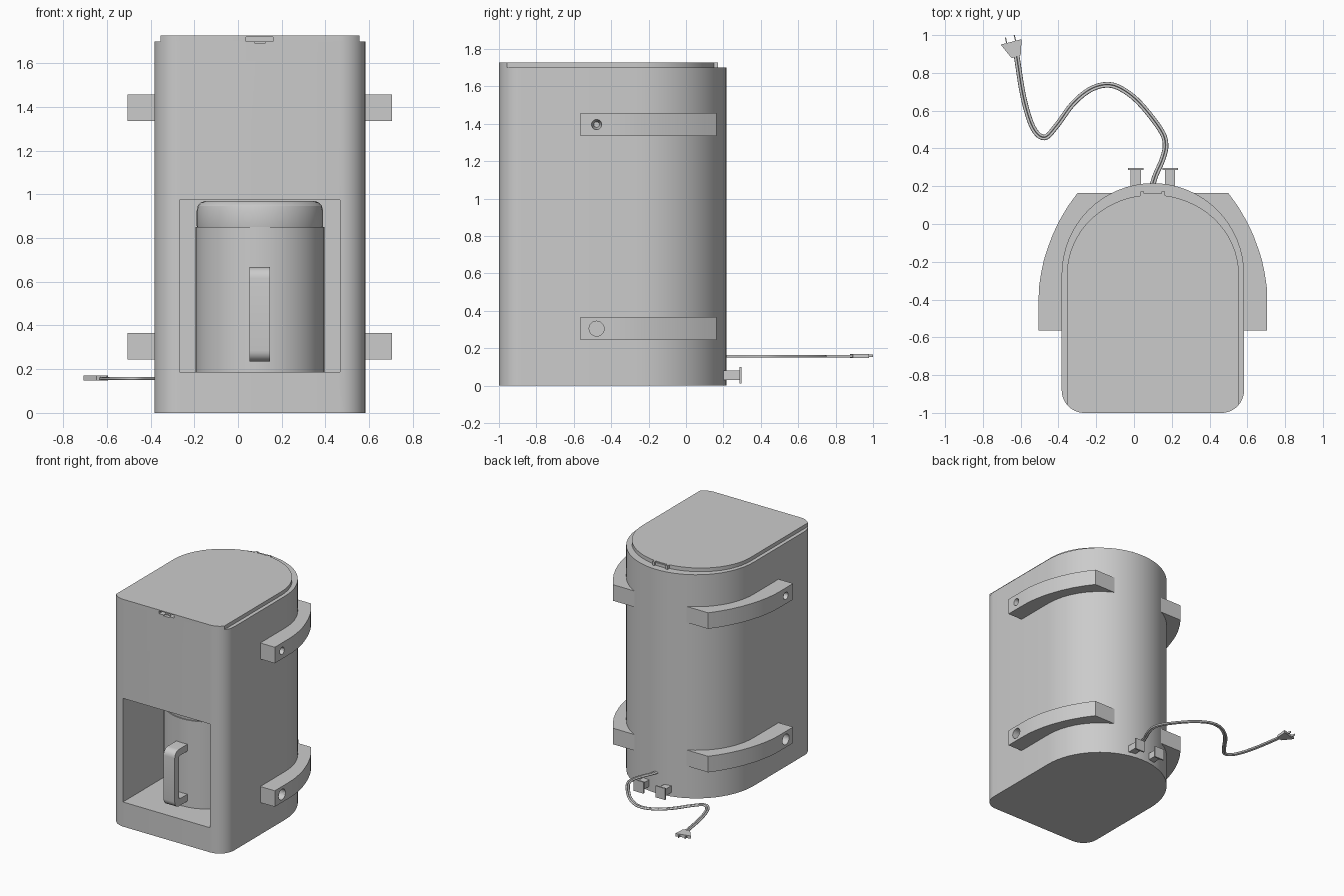
import bpy, bmesh
from math import sin, cos, pi, radians, acos, asin
from mathutils import Vector

if "Cube" in bpy.data.objects:
    bpy.data.objects.remove(bpy.data.objects["Cube"])

CX = 0.1  # symmetry plane of the machine


def finish(name, bm, smooth=True):
    bmesh.ops.remove_doubles(bm, verts=bm.verts, dist=1e-5)
    bmesh.ops.recalc_face_normals(bm, faces=bm.faces)
    me = bpy.data.meshes.new(name)
    bm.to_mesh(me)
    bm.free()
    ob = bpy.data.objects.new(name, me)
    bpy.context.collection.objects.link(ob)
    if smooth:
        select(ob)
        bpy.ops.object.shade_smooth_by_angle(angle=radians(30))
    return ob


def select(ob):
    bpy.ops.object.select_all(action='DESELECT')
    ob.select_set(True)
    bpy.context.view_layer.objects.active = ob


def prism(name, pts, a, b, axis='z', smooth=True):
    """Extrude a 2D outline from a to b along z (xy outline) or x (yz outline)."""
    put = (lambda p, h: (p[0], p[1], h)) if axis == 'z' else (lambda p, h: (h, p[0], p[1]))
    bm = bmesh.new()
    lo = [bm.verts.new(put(p, a)) for p in pts]
    hi = [bm.verts.new(put(p, b)) for p in pts]
    bm.faces.new(lo[::-1])
    bm.faces.new(hi)
    n = len(pts)
    for i in range(n):
        j = (i + 1) % n
        bm.faces.new((lo[i], lo[j], hi[j], hi[i]))
    return finish(name, bm, smooth)


def box(name, x0, x1, y0, y1, z0, z1):
    return prism(name, [(x0, y0), (x1, y0), (x1, y1), (x0, y1)], z0, z1, smooth=False)


def lathe(name, prof, cx, cy, n=40):
    bm = bmesh.new()
    rings = [[bm.verts.new((cx + r * cos(2 * pi * i / n), cy + r * sin(2 * pi * i / n), z))
              for i in range(n)] for r, z in prof]
    for p, q in zip(rings, rings[1:]):
        for i in range(n):
            j = (i + 1) % n
            bm.faces.new((p[i], p[j], q[j], q[i]))
    bm.faces.new(rings[0][::-1])
    bm.faces.new(rings[-1])
    return finish(name, bm)


def cut(ob, cutter):
    m = ob.modifiers.new('cut', 'BOOLEAN')
    m.operation, m.solver, m.object = 'DIFFERENCE', 'EXACT', cutter
    select(ob)
    bpy.ops.object.modifier_move_to_index(modifier='cut', index=0)
    bpy.ops.object.modifier_apply(modifier='cut')
    bpy.data.objects.remove(cutter)


def arc(cx, cy, rx, ry, a0, a1, n):
    return [(cx + rx * cos(radians(a0 + (a1 - a0) * i / n)),
             cy + ry * sin(radians(a0 + (a1 - a0) * i / n))) for i in range(n + 1)]


def d_outline(hw, ry):
    """D-shaped plan: flat front with rounded corners, round back."""
    end = -acos(min(1, (hw - 0.363) / 0.12)) * 180 / pi
    corner = arc(0.363, -0.88, 0.12, 0.12, -90, end, 8)
    back = arc(0, -0.267, hw, ry, 0, 180, 32)
    pts = corner + back + [(-x, y) for x, y in reversed(corner)]
    return [(CX + x, y) for x, y in pts]


# housing with the carafe bay and a finger lip at the top front
body = prism('housing', d_outline(0.483, 0.483), 0, 1.7)
cut(body, box('bay_cutter', -0.267, 0.466, -1.1, -0.19, 0.187, 0.975))
cut(body, box('lip_cutter', 0.075, 0.125, -1.1, -0.975, 1.693, 1.8))

# lid with finger notch
lid = prism('lid', d_outline(0.455, 0.422), 1.7, 1.728)
cut(lid, box('notch_cutter', 0.037, 0.16, -1.1, -0.96, 1.69, 1.72))

# lid hinge at the back
box('hinge_pin', 0.05, 0.15, 0.14, 0.162, 1.7, 1.722)
for i, x in enumerate((0.035, 0.145)):
    box(f'hinge_knuckle_{i}', x, x + 0.018, 0.135, 0.172, 1.7, 1.728)

# carafe and its rounded lid
lathe('carafe', [(0.295, 0.188), (0.295, 0.85)], CX, -0.525)
lathe('carafe_lid', [(0.285, 0.84), (0.289, 0.855), (0.289, 0.925), (0.284, 0.948),
                     (0.27, 0.963), (0.25, 0.97)], CX, -0.525)

# carafe handle, C-shaped in side view
handle = ([(-0.8, 0.235)] + arc(-0.92, 0.285, 0.05, 0.05, 270, 180, 6)
          + arc(-0.92, 0.617, 0.05, 0.05, 180, 90, 6) + [(-0.8, 0.667), (-0.8, 0.615)]
          + arc(-0.905, 0.6, 0.015, 0.015, 90, 180, 4)
          + arc(-0.905, 0.302, 0.015, 0.015, 180, 270, 4) + [(-0.8, 0.287)])
prism('carafe_handle', handle, 0.053, 0.147, axis='x')

# curved side brackets with a round socket near the front end
outer = [(0.605, -0.565), (0.605, -0.4), (0.603, -0.335), (0.592, -0.26), (0.577, -0.19),
         (0.558, -0.13), (0.53, -0.055), (0.494, 0.02), (0.45, 0.094), (0.4, 0.163)]
inner = arc(0, -0.267, 0.46, 0.46, asin(0.43 / 0.46) * 180 / pi, 0, 16) + [(0.46, -0.565)]
for side, sname in ((1, 'right'), (-1, 'left')):
    for z, lname, tip in ((0.305, 'lower', 0.04), (1.396, 'upper', 0.015)):
        br = prism(f'{lname}_{sname}_bracket',
                   [(CX + side * x, y) for x, y in outer + inner], z - 0.061, z + 0.061)
        bm = bmesh.new()
        bmesh.ops.create_cone(bm, cap_ends=True, segments=24, radius1=tip, radius2=0.04, depth=0.12)
        bmesh.ops.translate(bm, verts=bm.verts, vec=(0, 0, 0.001))
        for v in bm.verts:
            v.co = Vector((CX + side * (0.605 + v.co.z), v.co.x - 0.478, z + v.co.y))
        cut(br, finish('socket_cutter', bm, False))

# cord cleats at the back
for i, s in enumerate((-1, 1)):
    x = CX + s * 0.091
    box(f'cleat_stem_{i}', x - 0.027, x + 0.027, 0.17, 0.29, 0.03, 0.082)
    box(f'cleat_flange_{i}', x - 0.041, x + 0.041, 0.286, 0.297, 0.013, 0.1)

# twin-wire power cord
path = [(0.09, 0.18), (0.115, 0.26), (0.15, 0.34), (0.167, 0.42), (0.14, 0.5), (0.03, 0.64),
        (-0.066, 0.715), (-0.146, 0.737), (-0.235, 0.71), (-0.325, 0.635), (-0.41, 0.52),
        (-0.474, 0.458), (-0.535, 0.51), (-0.585, 0.67), (-0.622, 0.895)]
P = [Vector(p) for p in path]
P = [2 * P[0] - P[1]] + P + [2 * P[-1] - P[-2]]
line = []
for a, b, c, d in zip(P, P[1:], P[2:], P[3:]):
    for k in range(5):
        t = k / 5
        line.append(0.5 * (2 * b + (c - a) * t + (2 * a - 5 * b + 4 * c - d) * t * t
                           + (3 * b - a - 3 * c + d) * t ** 3))
line.append(P[-2])
for s, name in ((-1, 'cord_wire_a'), (1, 'cord_wire_b')):
    cu = bpy.data.curves.new(name, 'CURVE')
    cu.dimensions, cu.bevel_depth, cu.bevel_resolution, cu.use_fill_caps = '3D', 0.0075, 2, True
    sp = cu.splines.new('POLY')
    sp.points.add(len(line) - 1)
    for i, p in enumerate(line):
        d = (line[min(i + 1, len(line) - 1)] - line[max(i - 1, 0)]).normalized()
        sp.points[i].co = (p.x - s * d.y * 0.0075, p.y + s * d.x * 0.0075, 0.157, 1)
    ob = bpy.data.objects.new(name, cu)
    bpy.context.collection.objects.link(ob)
    select(ob)
    bpy.ops.object.convert(target='MESH')

# plug and prongs
prism('plug', [(-0.648, 0.878), (-0.6, 0.892), (-0.595, 0.978), (-0.706, 0.95)],
      0.149, 0.17, smooth=False)
for i, (x, y) in enumerate(((-0.671, 0.945), (-0.624, 0.957))):
    prism(f'prong_{i}', [(x - 0.003, y), (x + 0.003, y), (x - 0.007, y + 0.043),
                         (x - 0.013, y + 0.043)], 0.153, 0.167, smooth=False)
